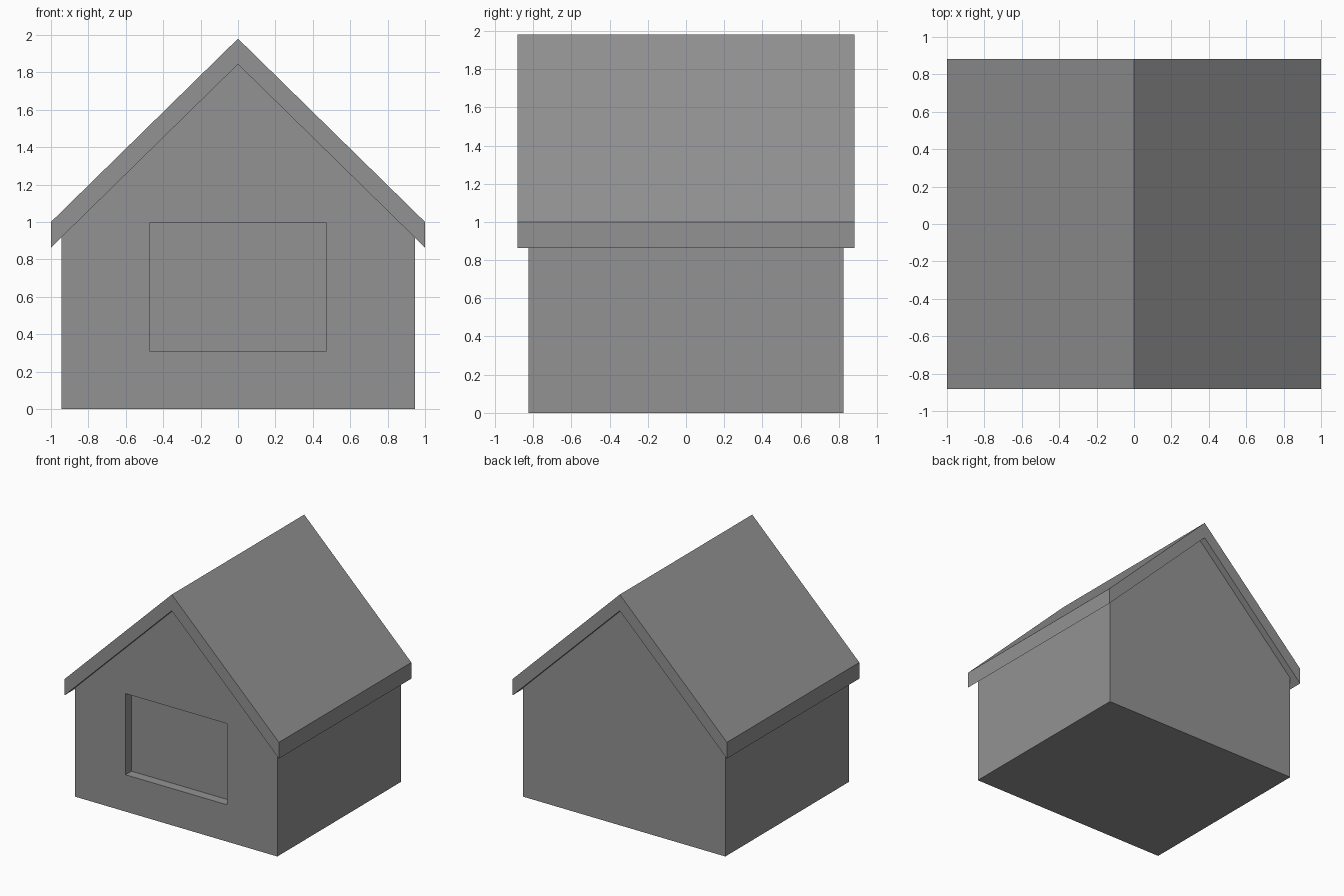
import bpy
import bmesh

cube = bpy.data.objects.get("Cube")
if cube:
    bpy.data.objects.remove(cube, do_unlink=True)

# Single flat colour
grey = bpy.data.materials.new("plain_grey")
grey.use_nodes = True
colour = (0.29, 0.29, 0.29, 1)
grey.diffuse_color = colour
grey.node_tree.nodes["Principled BSDF"].inputs["Base Color"].default_value = colour

HALF_WIDTH, HALF_DEPTH = 0.945, 0.825
ROOF_DEPTH = 0.883
RIDGE, EAVE, THICK = 1.98, 1.0, 0.137
SLOPE = RIDGE - EAVE


def underside(x):
    """Height of the roof's lower surface at distance x from the ridge."""
    return RIDGE - THICK - SLOPE * abs(x)


def finish(name, bm):
    bmesh.ops.recalc_face_normals(bm, faces=bm.faces)
    mesh = bpy.data.meshes.new(name)
    bm.to_mesh(mesh)
    bm.free()
    mesh.materials.append(grey)
    obj = bpy.data.objects.new(name, mesh)
    bpy.context.collection.objects.link(obj)
    return obj


def extrude_profile(profile, half_depth):
    """Prism from an x-z outline, running front to back."""
    bm = bmesh.new()
    face = bm.faces.new([bm.verts.new((x, -half_depth, z)) for x, z in profile])
    result = bmesh.ops.extrude_face_region(bm, geom=[face], use_keep_orig=True)
    moved = [v for v in result["geom"] if isinstance(v, bmesh.types.BMVert)]
    bmesh.ops.translate(bm, verts=moved, vec=(0, 2 * half_depth, 0))
    return bm


# Gabled walls
side_top = underside(HALF_WIDTH)
walls = finish("walls", extrude_profile(
    [(-HALF_WIDTH, 0), (HALF_WIDTH, 0), (HALF_WIDTH, side_top),
     (0, underside(0)), (-HALF_WIDTH, side_top)], HALF_DEPTH))

# Shallow window recess in the front wall
bm = bmesh.new()
bmesh.ops.create_cube(bm, size=1)
bmesh.ops.scale(bm, verts=bm.verts, vec=(0.946, 0.16, 0.685))
bmesh.ops.translate(bm, verts=bm.verts, vec=(0, -HALF_DEPTH, 0.653))
cutter = finish("window_cutter", bm)
cutter.hide_render = True
cutter.hide_viewport = True
cut = walls.modifiers.new("window_recess", "BOOLEAN")
cut.operation = "DIFFERENCE"
cut.solver = "EXACT"
cut.object = cutter

# Overhanging roof
finish("roof", extrude_profile(
    [(-1, EAVE), (-1, underside(1)), (0, underside(0)),
     (1, underside(1)), (1, EAVE), (0, RIDGE)], ROOF_DEPTH))
